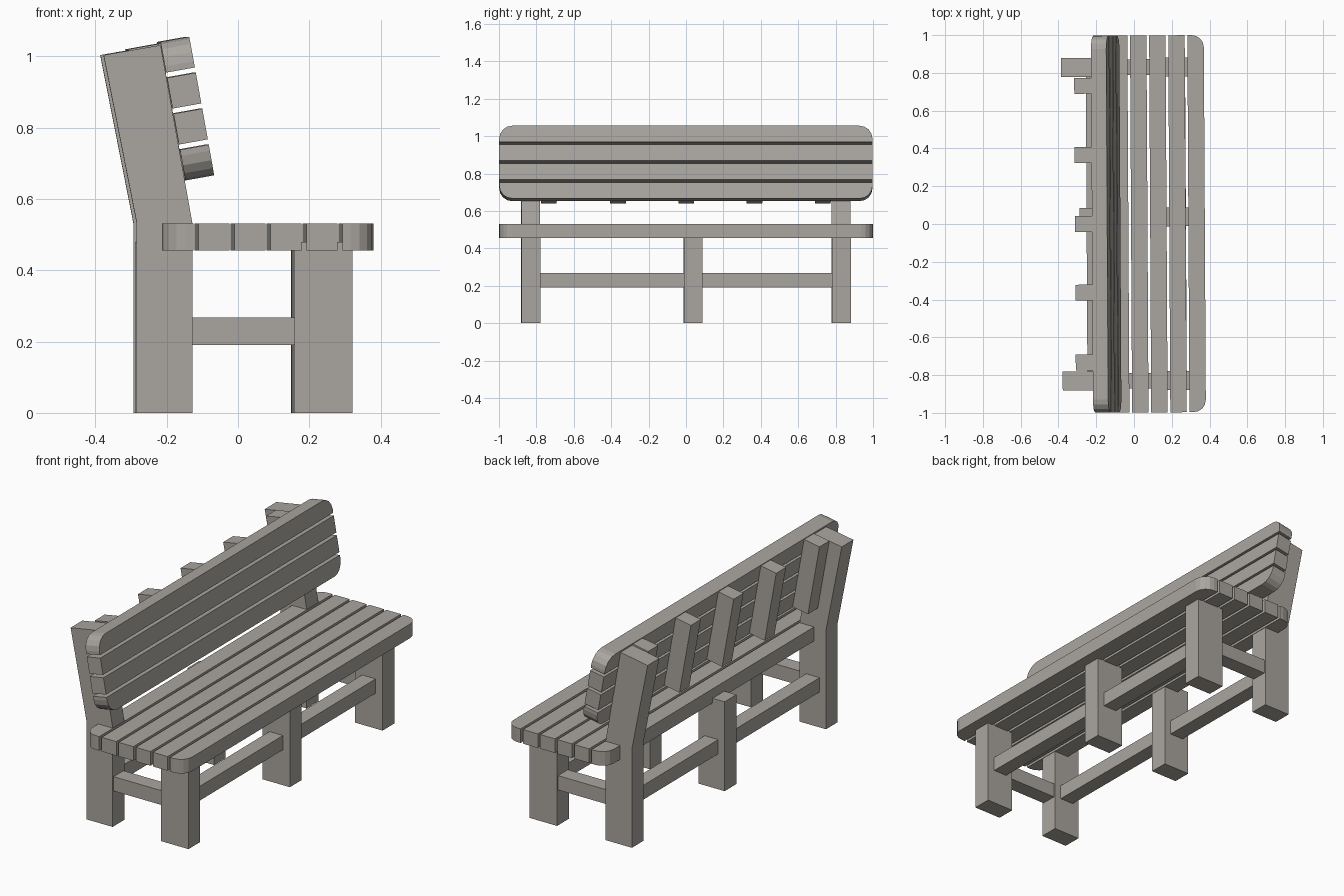
import bpy, bmesh, math
from mathutils import Matrix, Vector

if "Cube" in bpy.data.objects:
    bpy.data.objects.remove(bpy.data.objects["Cube"])

wood = bpy.data.materials.new("weathered_wood")
wood.diffuse_color = (0.40, 0.375, 0.345, 1)
wood.use_nodes = True
wood.node_tree.nodes["Principled BSDF"].inputs["Base Color"].default_value = wood.diffuse_color
TWIST = Matrix.Rotation(0.0055, 4, 'Z')   # the bench stands very slightly turned


def prism(name, pts, depth, matrix):
    """Extrude a flat outline along local z, then place it."""
    bm = bmesh.new()
    face = bm.faces.new([bm.verts.new((u, v, 0)) for u, v in pts])
    top = bmesh.ops.extrude_face_region(bm, geom=[face])["geom"]
    bmesh.ops.translate(bm, vec=(0, 0, depth),
                        verts=[g for g in top if isinstance(g, bmesh.types.BMVert)])
    bmesh.ops.recalc_face_normals(bm, faces=bm.faces)
    bm.transform(TWIST @ matrix)
    if matrix.determinant() < 0:
        bmesh.ops.reverse_faces(bm, faces=bm.faces)
    bmesh.ops.recalc_face_normals(bm, faces=bm.faces)
    me = bpy.data.meshes.new(name)
    bm.to_mesh(me)
    bm.free()
    me.materials.append(wood)
    ob = bpy.data.objects.new(name, me)
    bpy.context.collection.objects.link(ob)
    return ob


def frame(u, v, w, origin=(0, 0, 0)):
    m = Matrix((u, v, w)).transposed().to_4x4()
    m.translation = Vector(origin)
    return m


def box(name, x0, x1, y0, y1, z0, z1):
    return prism(name, [(x0, y0), (x1, y0), (x1, y1), (x0, y1)], z1 - z0,
                 Matrix.Translation((0, 0, z0)))


def board(v0, v1, half, r, low, high, seg=4):
    """Board outline; low/high round the corners on that long edge."""
    pts = []
    for su, v, sv, rnd, a0 in ((-1, v0, 1, low, 180), (1, v0, 1, low, 270),
                               (1, v1, -1, high, 0), (-1, v1, -1, high, 90)):
        if not rnd:
            pts.append((su * half, v))
            continue
        for i in range(seg + 1):
            a = math.radians(a0 + 90 * i / seg)
            pts.append((su * (half - r) + r * math.cos(a),
                        v + sv * r + r * math.sin(a)))
    return pts


HALF = 0.998
BX0, BX1 = -0.289, -0.133   # back legs
FX0, FX1 = 0.154, 0.316     # front legs
MY0, MY1 = -0.013, 0.087    # middle legs

# seat slats
w, pitch, start = 0.087, 0.1012, -0.218
for i in range(6):
    x = start + i * pitch
    prism(f"seat_slat_{i + 1}", board(x, x + w, HALF, 0.065, i == 0, i == 5), 0.076,
          frame((0, -1, 0), (1, 0, 0), (0, 0, 1), (0, 0, 0.455)))

# leaning backrest: up along the lean, n pointing to the sitter
lean = math.radians(10.2)
up = Vector((-math.sin(lean), 0, math.cos(lean)))
n = Vector((math.cos(lean), 0, math.sin(lean)))
yv = Vector((0, 1, 0))
front_mid = Vector((-0.107, 0, 0.861))
rear = front_mid - n * 0.082
for i in range(4):
    v = -0.1975 + i * 0.1025
    prism(f"back_slat_{i + 1}", board(v, v + 0.0875, HALF, 0.07, i == 0, i == 3), 0.082,
          frame(yv, up, n, rear))

# battens behind the back slats
for i, y in enumerate((-0.732, -0.362, 0.002, 0.367, 0.733)):
    prism(f"back_batten_{i + 1}",
          [(y - 0.042, -0.193), (y + 0.042, -0.193), (y + 0.042, 0.193), (y - 0.042, 0.193)],
          0.092, frame(yv, up, n, rear - n * 0.092))

# legs and side rails at both ends
profile = [(BX0, 0), (BX1, 0), (BX1, 0.533), (-0.222, 1.032), (-0.382, 1.004), (BX0, 0.533)]
for side, c in (("near", -0.83), ("far", 0.83)):
    prism(f"back_leg_{side}", profile, 0.1,
          frame((1, 0, 0), (0, 0, 1), (0, -1, 0), (0, c + 0.05, 0)))
    box(f"front_leg_{side}", FX0, FX1, c - 0.05, c + 0.05, 0, 0.48)
    box(f"side_rail_{side}", BX1, FX0, c - 0.042, c + 0.042, 0.19, 0.267)

# middle legs and long rails
for row, x0, x1 in (("front", FX0, FX1), ("back", BX0, BX1)):
    box(f"{row}_leg_middle", x0, x1, MY0, MY1, 0, 0.48)
    c = (x0 + x1) / 2
    box(f"{row}_rail_near", c - 0.04, c + 0.04, -0.78, MY0, 0.19, 0.267)
    box(f"{row}_rail_far", c - 0.04, c + 0.04, MY1, 0.78, 0.19, 0.267)
